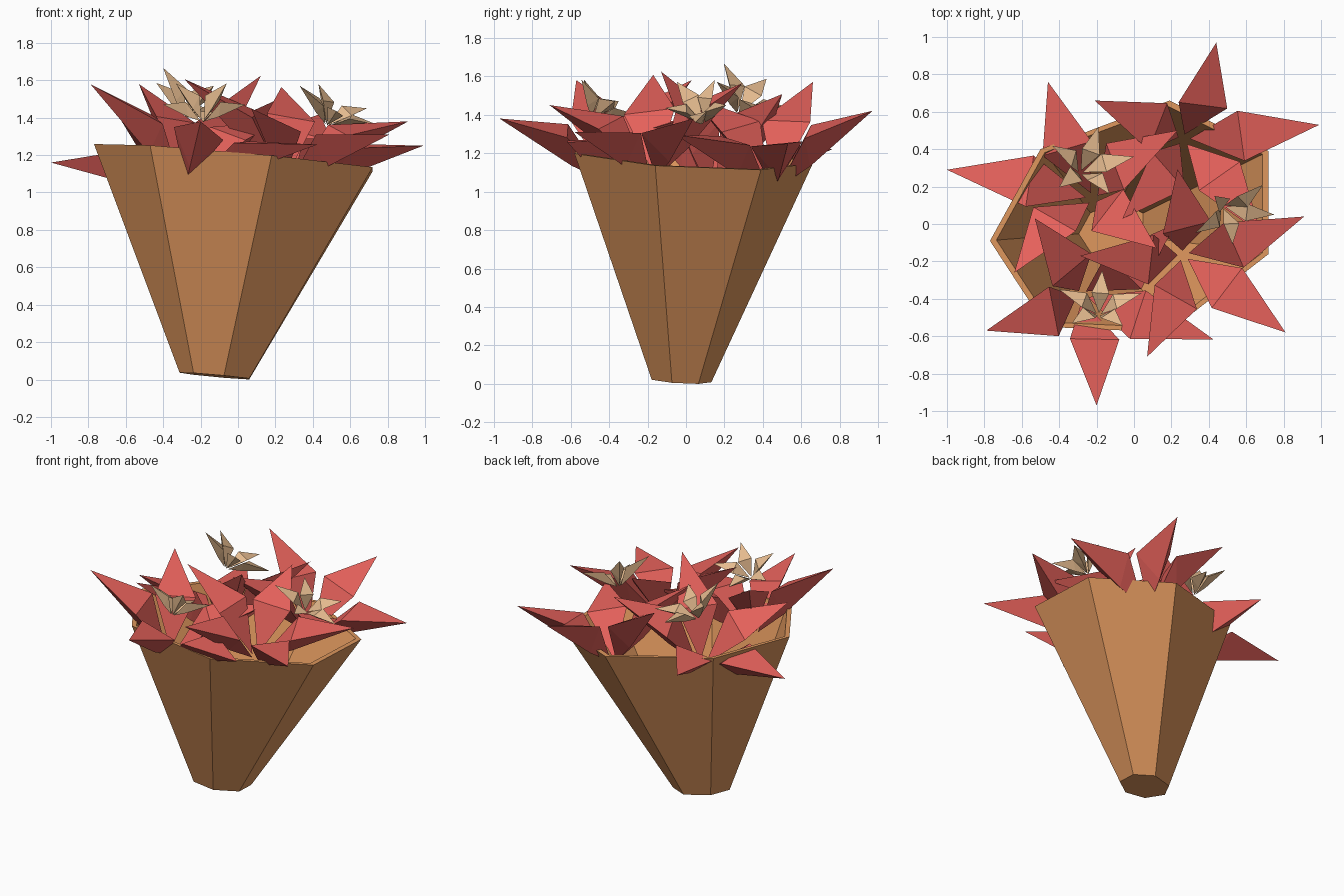
import bpy, bmesh
from mathutils import Vector
from math import sqrt

if "Cube" in bpy.data.objects:
    bpy.data.objects.remove(bpy.data.objects["Cube"])

PHI = (1 + sqrt(5)) / 2


def material(name, rgb):
    m = bpy.data.materials.new(name)
    m.diffuse_color = (*[(c / 255) ** 2.2 for c in rgb], 1)
    m.use_nodes = True
    m.node_tree.nodes["Principled BSDF"].inputs["Base Color"].default_value = m.diffuse_color
    return m


CLAY = material("clay", (222, 150, 94))
RED = material("petal_red", (228, 97, 91))
TAN = material("petal_tan", (229, 186, 142))


def finish(name, bm, mat):
    bmesh.ops.recalc_face_normals(bm, faces=bm.faces[:])
    me = bpy.data.meshes.new(name)
    bm.to_mesh(me)
    bm.free()
    me.materials.append(mat)
    ob = bpy.data.objects.new(name, me)
    bpy.context.collection.objects.link(ob)


# Tilted seven-sided hollow pot
RIM = [(.72, -.16), (.72, .39), (.19, .66), (-.5, .4),
       (-.77, -.09), (-.47, -.55), (.18, -.58)]


def pot():
    bm = bmesh.new()

    def ring(scale, dx, dy, base):
        out = []
        for x, y in RIM:
            px, py = x * scale + dx, y * scale + dy
            out.append(bm.verts.new((px, py, base - .085 * px - .04 * py)))
        return out

    # bottom, outer rim, inner rim, inner floor
    rings = [ring(.25, -.12, -.033, .008), ring(1, 0, 0, 1.19),
             ring(.955, 0, 0, 1.19), ring(.23, -.118, -.032, .05)]
    for a, b in zip(rings, rings[1:]):
        for i in range(7):
            j = (i + 1) % 7
            bm.faces.new((a[i], a[j], b[j], b[i]))
    bm.faces.new(rings[0])
    bm.faces.new(rings[-1])
    finish("pot", bm, CLAY)


# Five-petal flower; three neighbouring tips fix the pentagon
def flower(name, p0, p1, p2, mat):
    p0, p1, p2 = Vector(p0), Vector(p1), Vector(p2)
    tips = [p0, p1, p2, p0 + PHI * (p2 - p1), p2 + PHI * (p0 - p1)]
    mid = sum(tips, Vector()) / 5
    radius = sum((t - mid).length for t in tips) / 5
    n = (p1 - p0).cross(p2 - p1).normalized()
    if n.z < 0:
        n = -n
    heart = mid - n * radius * .7
    bm = bmesh.new()
    for t in tips:
        d = t - heart
        side = n.cross(d).normalized() * radius * .225
        fold = heart + d * .37
        base, left, right, keel, tip = [bm.verts.new(p) for p in (
            heart + d * .05, fold + side + n * radius * .27,
            fold - side + n * radius * .27, fold - n * radius * .04, t)]
        for a, b in ((left, right), (right, keel), (keel, left)):
            bm.faces.new((base, a, b))
            bm.faces.new((tip, b, a))
    finish(name, bm, mat)


pot()
flower("red_flower_left", (-.46, .76, 1.22), (-1, .29, 1.16), (-.64, -.26, 1.41), RED)
flower("red_flower_back", (-.21, .66, 1.57), (.44, .97, 1.42), (.99, .53, 1.25), RED)
flower("red_flower_right", (.07, -.71, 1.45), (.81, -.58, 1.31), (.91, .04, 1.38), RED)
flower("red_flower_front", (-.53, .03, 1.58), (-.79, -.57, 1.58), (-.2, -.97, 1.38), RED)
flower("tan_flower_back", (-.19, .52, 1.44), (0, .36, 1.43), (-.13, .16, 1.57), TAN)
flower("tan_flower_right", (.43, .15, 1.58), (.69, .21, 1.45), (.75, .05, 1.36), TAN)
flower("tan_flower_front", (-.4, -.35, 1.47), (-.17, -.25, 1.4), (.04, -.37, 1.47), TAN)
